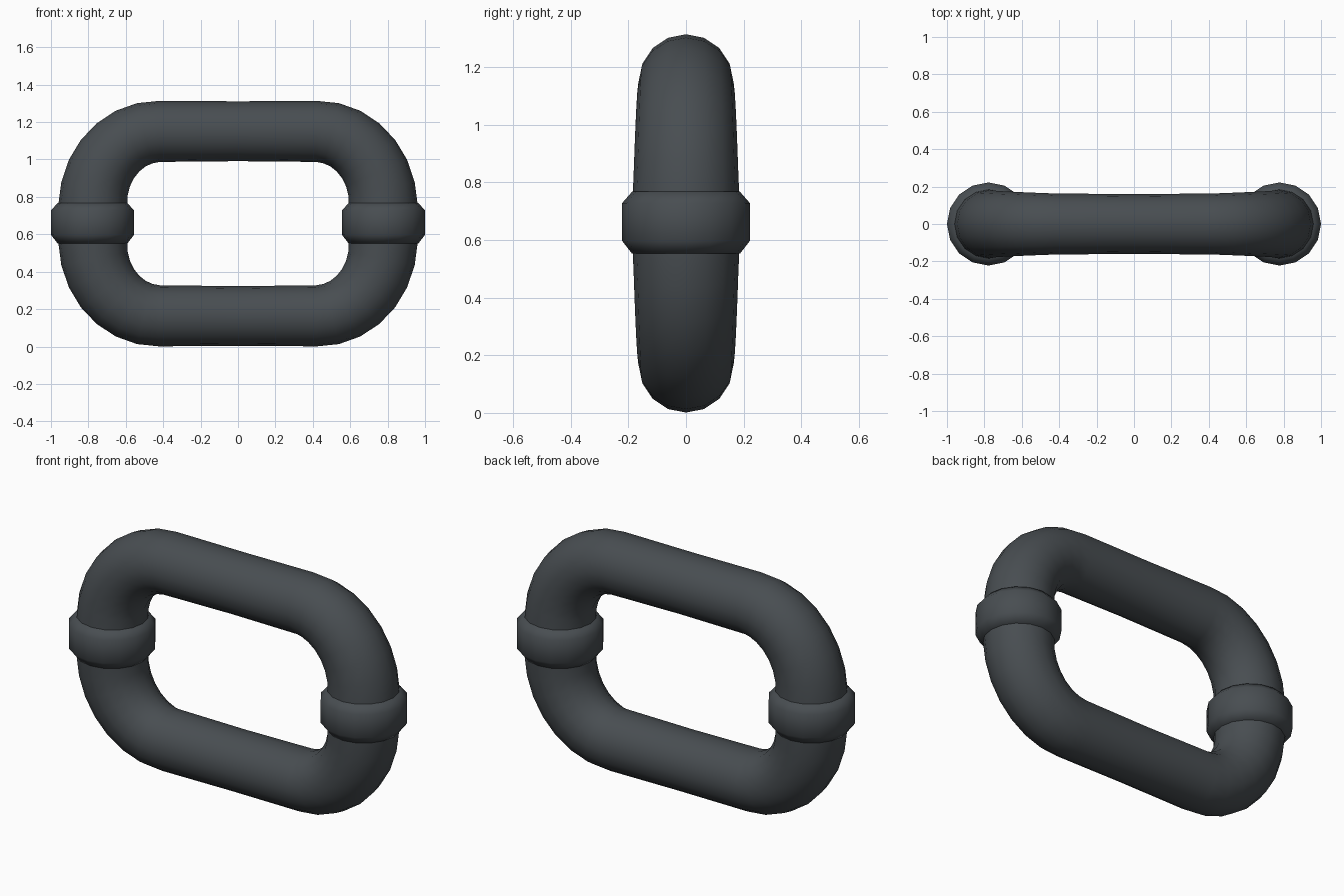
import bpy, bmesh, math
from mathutils import Vector

if "Cube" in bpy.data.objects:
    bpy.data.objects.remove(bpy.data.objects["Cube"])

MID_Z = 0.657
SIDES = 16

mat = bpy.data.materials.new("dark slate metal")
mat.diffuse_color = (0.065, 0.075, 0.083, 1)
mat.use_nodes = True
mat.node_tree.nodes["Principled BSDF"].inputs["Base Color"].default_value = mat.diffuse_color


def make_object(name, bm, angle):
    bmesh.ops.recalc_face_normals(bm, faces=bm.faces)
    mesh = bpy.data.meshes.new(name)
    bm.to_mesh(mesh)
    bm.free()
    mesh.materials.append(mat)
    ob = bpy.data.objects.new(name, mesh)
    bpy.context.collection.objects.link(ob)
    bpy.ops.object.select_all(action='DESELECT')
    ob.select_set(True)
    bpy.context.view_layer.objects.active = ob
    bpy.ops.object.shade_smooth_by_angle(angle=math.radians(angle))
    return ob


def bridge(bm, rings, closed):
    n = len(rings)
    for i in range(n if closed else n - 1):
        a, b = rings[i], rings[(i + 1) % n]
        for j in range(SIDES):
            k = (j + 1) % SIDES
            bm.faces.new((a[j], a[k], b[k], b[j]))


# Link body: round bar swept along a rounded loop, slightly thicker at the ends
quarter = [(0.778, 0.0, 0.187), (0.776, 0.09, 0.185)]
for i in range(1, 8):
    t = i / 7 * math.pi / 2
    quarter.append((0.42 + 0.356 * math.cos(t),
                    0.10 + 0.393 * math.sin(t),
                    0.184 - 0.021 * i / 7))
quarter.append((0.0, 0.494, 0.160))
loop = quarter[:]
loop += [(-x, z, r) for x, z, r in reversed(quarter[:-1])]
loop += [(-x, -z, r) for x, z, r in quarter[1:]]
loop += [(x, -z, r) for x, z, r in reversed(quarter[1:-1])]

bm = bmesh.new()
rings = []
for i, (x, z, r) in enumerate(loop):
    p, q = loop[i - 1], loop[(i + 1) % len(loop)]
    tangent = Vector((q[0] - p[0], 0, q[1] - p[1])).normalized()
    normal = Vector((tangent.z, 0, -tangent.x))
    ring = []
    for j in range(SIDES):
        a = 2 * math.pi * j / SIDES
        co = Vector((x, 0, z + MID_Z)) + normal * r * math.cos(a)
        co.y = r * math.sin(a)
        ring.append(bm.verts.new(co))
    rings.append(ring)
bridge(bm, rings, True)
make_object("link_body", bm, 60)

# Collars: chamfered bands around both ends
profile = [(0.16, -0.105), (0.187, -0.105), (0.222, -0.06),
           (0.222, 0.07), (0.187, 0.11), (0.16, 0.11)]
for side, name in ((1, "right_collar"), (-1, "left_collar")):
    bm = bmesh.new()
    rings = [[bm.verts.new((side * 0.778 + r * math.cos(2 * math.pi * j / SIDES),
                            r * math.sin(2 * math.pi * j / SIDES),
                            MID_Z + z)) for j in range(SIDES)]
             for r, z in profile]
    bridge(bm, rings, False)
    make_object(name, bm, 60)
